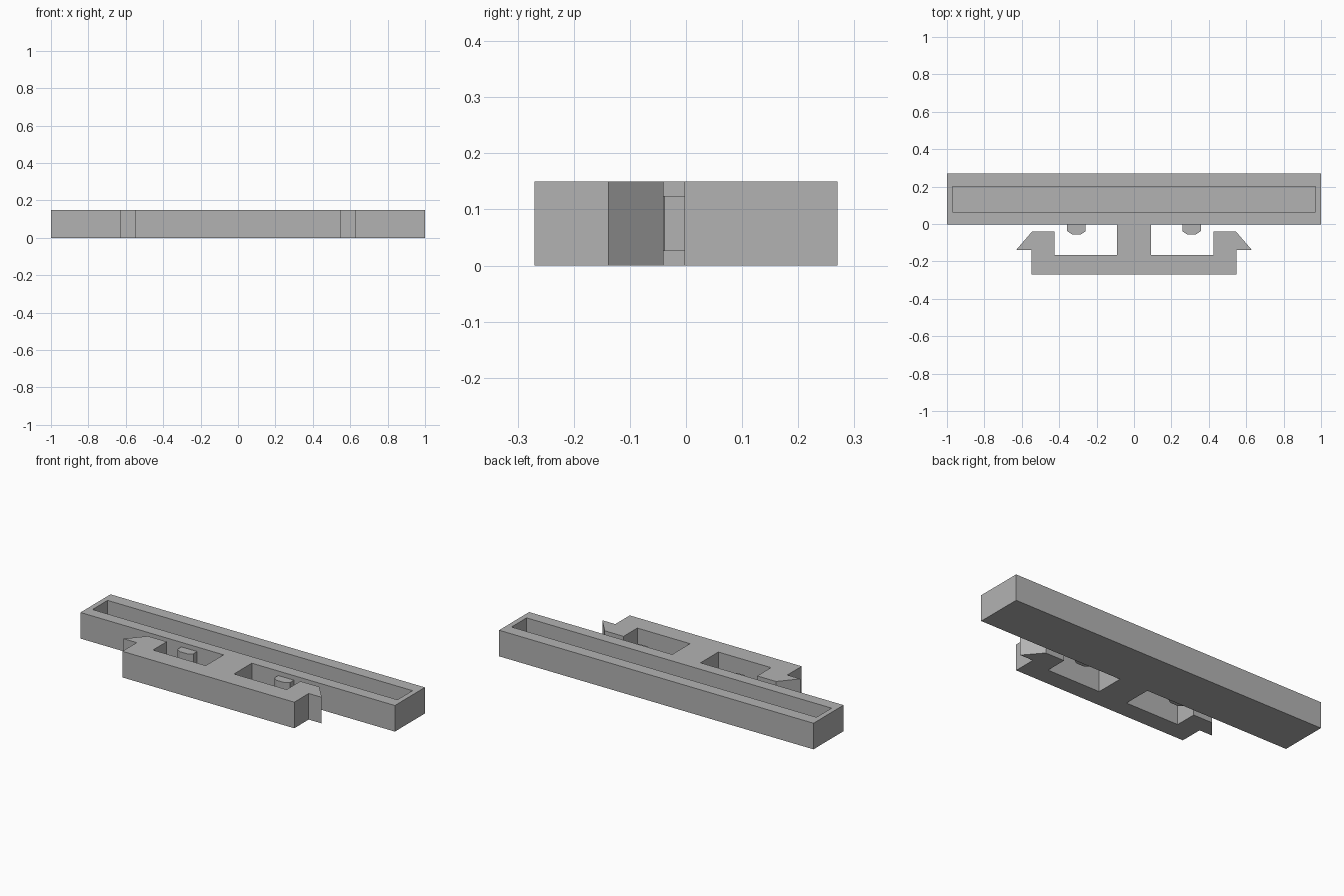
import bpy
import bmesh

cube = bpy.data.objects.get("Cube")
if cube:
    bpy.data.objects.remove(cube, do_unlink=True)

HEIGHT = 0.15
FLOOR = 0.03
GREY = (0.45, 0.45, 0.45, 1)

grey = bpy.data.materials.new("plain grey")
grey.use_nodes = True
grey.diffuse_color = GREY
grey.node_tree.nodes["Principled BSDF"].inputs["Base Color"].default_value = GREY


def add_object(name, bm):
    bmesh.ops.recalc_face_normals(bm, faces=bm.faces)
    mesh = bpy.data.meshes.new(name)
    bm.to_mesh(mesh)
    bm.free()
    mesh.materials.append(grey)
    obj = bpy.data.objects.new(name, mesh)
    bpy.context.collection.objects.link(obj)
    return obj


def prism(outline, z0, z1):
    """Extrude a flat outline from z0 up to z1."""
    bm = bmesh.new()
    base = bm.faces.new([bm.verts.new((x, y, z0)) for x, y in outline])
    side = bmesh.ops.extrude_face_region(bm, geom=[base])
    top = [v for v in side["geom"] if isinstance(v, bmesh.types.BMVert)]
    bmesh.ops.translate(bm, verts=top, vec=(0, 0, z1 - z0))
    return bm


# Long tray with an open channel sunk into the top
bm = prism([(-1, -0.003), (1, -0.003), (1, 0.27), (-1, 0.27)], 0, HEIGHT)
top = max(bm.faces, key=lambda f: f.calc_center_median().z)
bmesh.ops.inset_individual(bm, faces=[top], thickness=0.03)
for v in top.verts:
    v.co.x = 0.97 if v.co.x > 0 else -0.97
    v.co.y = 0.2 if v.co.y > 0.13 else 0.063
sunk = bmesh.ops.extrude_discrete_faces(bm, faces=[top])["faces"][0]
for v in sunk.verts:
    v.co.z = FLOOR
add_object("tray", bm)

# Clip bracket: central stem, cross bar and two barbed arms in one outline
half = [(0.09, -0.003), (0.09, -0.165), (0.425, -0.165), (0.425, -0.04),
        (0.545, -0.04), (0.63, -0.139), (0.547, -0.139), (0.547, -0.27)]
outline = half + [(-x, y) for x, y in reversed(half)]
add_object("clip_bracket", prism(outline, 0, HEIGHT))

# Chamfered pegs on the tray front
for name, cx in (("left_peg", 0.308), ("right_peg", -0.308)):
    peg = [(0.05, -0.003), (0.05, -0.038), (0.023, -0.056)]
    peg += [(-x, y) for x, y in reversed(peg)]
    add_object(name, prism([(cx + x, y) for x, y in peg], 0.026, 0.124))
